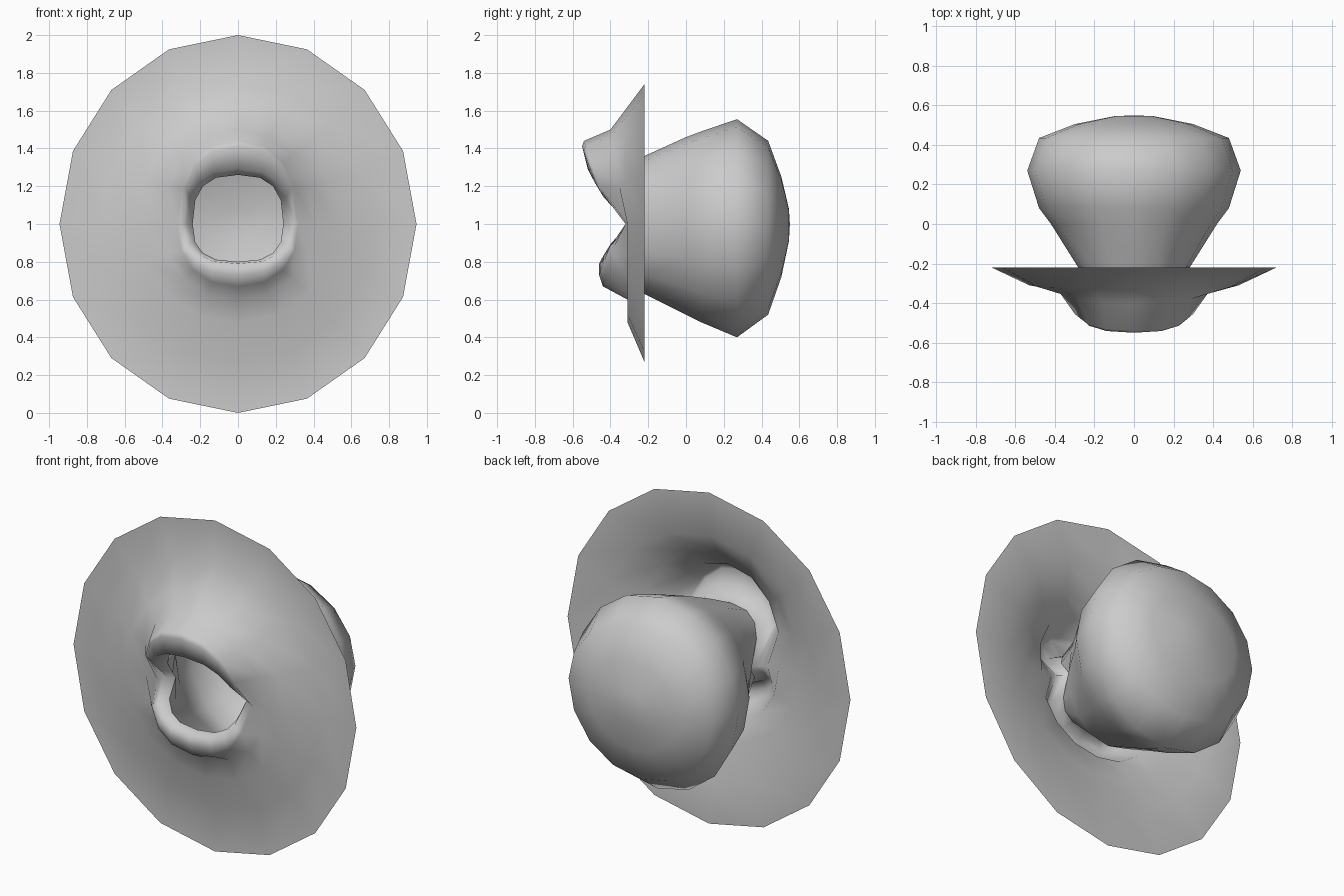
import bpy, bmesh, math

if "Cube" in bpy.data.objects:
    bpy.data.objects.remove(bpy.data.objects["Cube"])

SIDES = 16
MID_Z = 1.0


def spow(v, p):
    return math.copysign(abs(v) ** p, v)


def ring_points(rx, rtop, rbot, y_side, y_top, y_bot, e=1.0, ease=0.75):
    """One squarish oval loop whose depth eases from the corners to top and bottom."""
    pts = []
    for i in range(SIDES):
        a = 2 * math.pi * i / SIDES
        c, s = math.cos(a), math.sin(a)
        c = 0.0 if abs(c) < 1e-6 else c
        s = 0.0 if abs(s) < 1e-6 else s
        rz, y_end = (rtop, y_top) if s >= 0 else (rbot, y_bot)
        w = abs(s) ** ease
        pts.append((rx * spow(c, e), y_side + (y_end - y_side) * w,
                    MID_Z + rz * spow(s, e)))
    return pts


def loft(name, rings, tip=None):
    """Skin a row of loops, inward from the first; faces look towards -y at the front."""
    bm = bmesh.new()
    loops = [[bm.verts.new(p) for p in ring_points(*r)] for r in rings]
    for a, b in zip(loops, loops[1:]):
        for i in range(SIDES):
            j = (i + 1) % SIDES
            bm.faces.new((a[i], a[j], b[j], b[i]))
    if tip:
        t = bm.verts.new(tip)
        last = loops[-1]
        for i in range(SIDES):
            bm.faces.new((last[i], last[(i + 1) % SIDES], t))
    for f in bm.faces:
        f.smooth = True
    me = bpy.data.meshes.new(name)
    bm.to_mesh(me)
    bm.free()
    ob = bpy.data.objects.new(name, me)
    bpy.context.collection.objects.link(ob)
    return ob


# shared loop where the lips meet the mouth cavity
inner = (0.24, 0.26, 0.20, -0.25, -0.42, -0.39, 0.75, 0.55)

# face disc running into the rolled lips
loft("face_and_lips", [
    (0.945, 1.00, 1.00, -0.22, -0.22, -0.22, 0.99),
    (0.72, 0.74, 0.73, -0.22, -0.22, -0.22, 0.99),
    (0.53, 0.60, 0.52, -0.31, -0.325, -0.31, 0.98),
    (0.40, 0.50, 0.40, -0.31, -0.40, -0.31, 0.95),
    (0.32, 0.44, 0.33, -0.32, -0.54, -0.44, 0.87, 0.5),
    (0.30, 0.41, 0.27, -0.305, -0.55, -0.46, 0.8, 0.45),
    (0.27, 0.29, 0.21, -0.28, -0.52, -0.46, 0.75, 0.45),
    inner,
])

# hollow mouth cavity behind the lips
loft("mouth_cavity", [
    inner,
    (0.285, 0.36, 0.37, -0.215, -0.22, -0.22, 0.92),
    (0.42, 0.46, 0.48, 0.0, 0.0, 0.0, 1.0),
    (0.48, 0.49, 0.52, 0.08, 0.08, 0.08, 1.0),
    (0.54, 0.555, 0.60, 0.27, 0.27, 0.27, 1.0),
    (0.48, 0.44, 0.48, 0.435, 0.435, 0.435, 1.0),
    (0.30, 0.25, 0.28, 0.505, 0.505, 0.505, 1.0),
    (0.10, 0.08, 0.09, 0.545, 0.545, 0.545, 1.0),
], tip=(0, 0.55, MID_Z))
